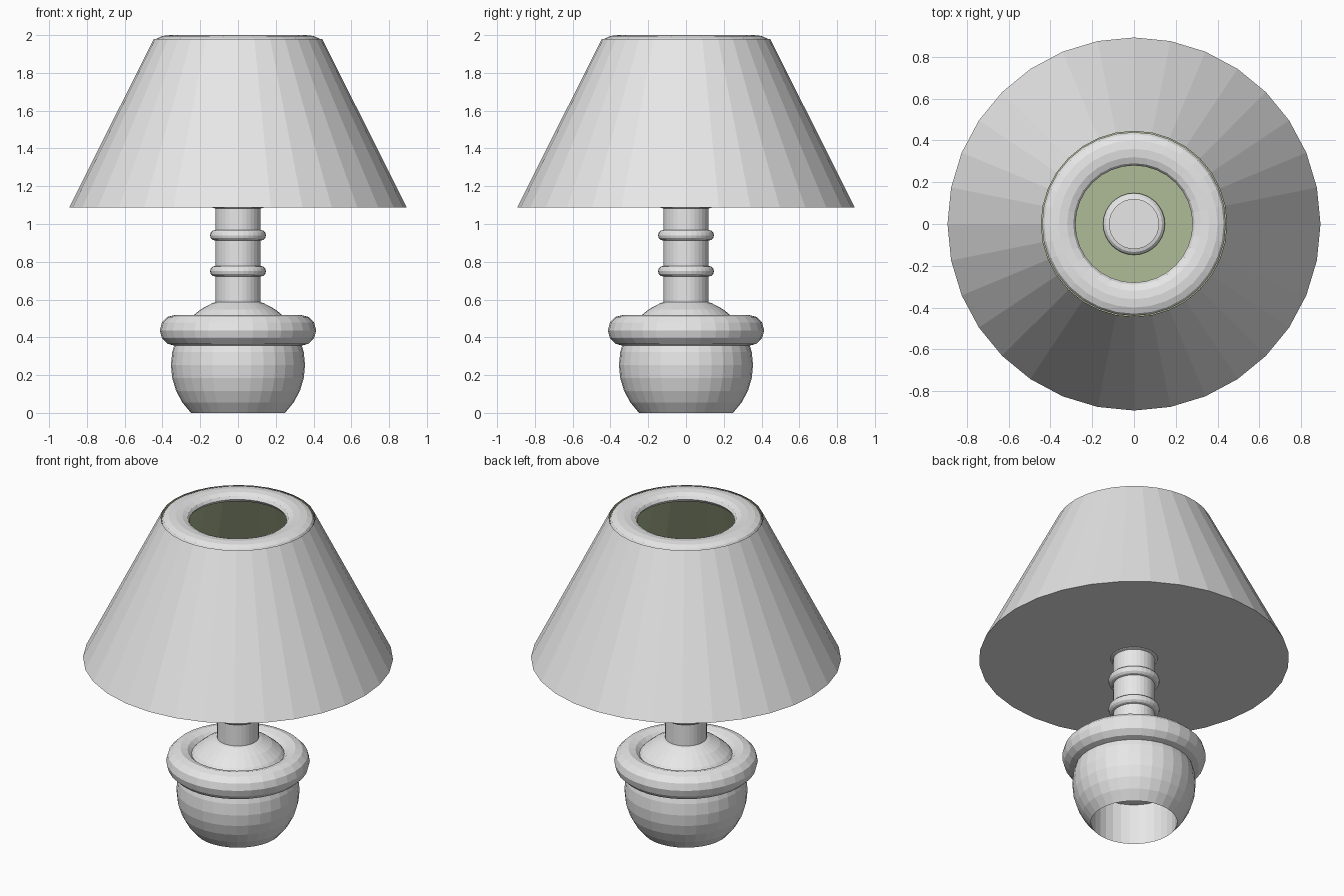
import bpy, bmesh, math

if "Cube" in bpy.data.objects:
    bpy.data.objects.remove(bpy.data.objects["Cube"])


def material(name, colour):
    m = bpy.data.materials.new(name)
    m.diffuse_color = (*colour, 1)
    m.use_nodes = True
    m.node_tree.nodes["Principled BSDF"].inputs["Base Color"].default_value = m.diffuse_color
    return m


grey = material("light_grey", (0.8, 0.8, 0.8))
olive = material("olive_lining", (0.43, 0.50, 0.31))
SIDES = 32


def lathe(name, profile, closed=False, cap_start=False, cap_end=False, mat=grey):
    """Revolve (radius, z) points round z; points going up give outward faces."""
    bm = bmesh.new()
    rings = []
    for r, z in profile:
        rings.append([bm.verts.new((r * math.cos(2 * math.pi * i / SIDES),
                                    r * math.sin(2 * math.pi * i / SIDES), z))
                      for i in range(SIDES)])
    pairs = list(zip(rings, rings[1:]))
    if closed:
        pairs.append((rings[-1], rings[0]))
    for a, b in pairs:
        for i in range(SIDES):
            j = (i + 1) % SIDES
            bm.faces.new((a[i], a[j], b[j], b[i]))
    if cap_start:
        bm.faces.new(rings[0][::-1])
    if cap_end:
        bm.faces.new(rings[-1])
    me = bpy.data.meshes.new(name)
    bm.to_mesh(me)
    bm.free()
    me.materials.append(mat)
    ob = bpy.data.objects.new(name, me)
    bpy.context.collection.objects.link(ob)
    return ob


def ring(name, radius, z, width, height, n=12):
    lathe(name, [(radius + width * math.cos(2 * math.pi * k / n),
                  z + height * math.sin(2 * math.pi * k / n)) for k in range(n)],
          closed=True)


# Bulbous base: sphere cut flat at the floor, with a round socket underneath
R, C = 0.355, 0.253
start = -math.asin(C / R)
angles = [start] + [math.radians(a) for a in
                    (-33.75, -22.5, -11.25, 0, 11.25, 22.5, 33.75, 45, 56.25, 67.5, 78.75)]
lathe("base_bulb", [(R * math.cos(a), C + R * math.sin(a)) for a in angles], cap_end=True)
r0 = R * math.cos(start)
socket = lathe("base_socket", [(r0, 0), (r0, 0.26)], cap_end=True)
socket.data.flip_normals()

# Collar round the base
ring("base_collar", 0.332, 0.437, 0.082, 0.082)

# Column with three decorative rings
lathe("column", [(0.12, 0.55), (0.12, 1.15)], cap_start=True, cap_end=True)
for i, z in enumerate((0.75, 0.94, 1.11)):
    ring(f"column_ring_{i + 1}", 0.12, z, 0.028, 0.028)

# Shade: closed underneath, open at the top, with an olive lining and a rim
lathe("lampshade", [(0.893, 1.088), (0.446, 1.98)], cap_start=True)
lining = lathe("shade_lining", [(0.887, 1.092), (0.444, 1.979)], cap_start=True, mat=olive)
lining.data.flip_normals()
ring("shade_rim", 0.36, 1.966, 0.08, 0.034)
